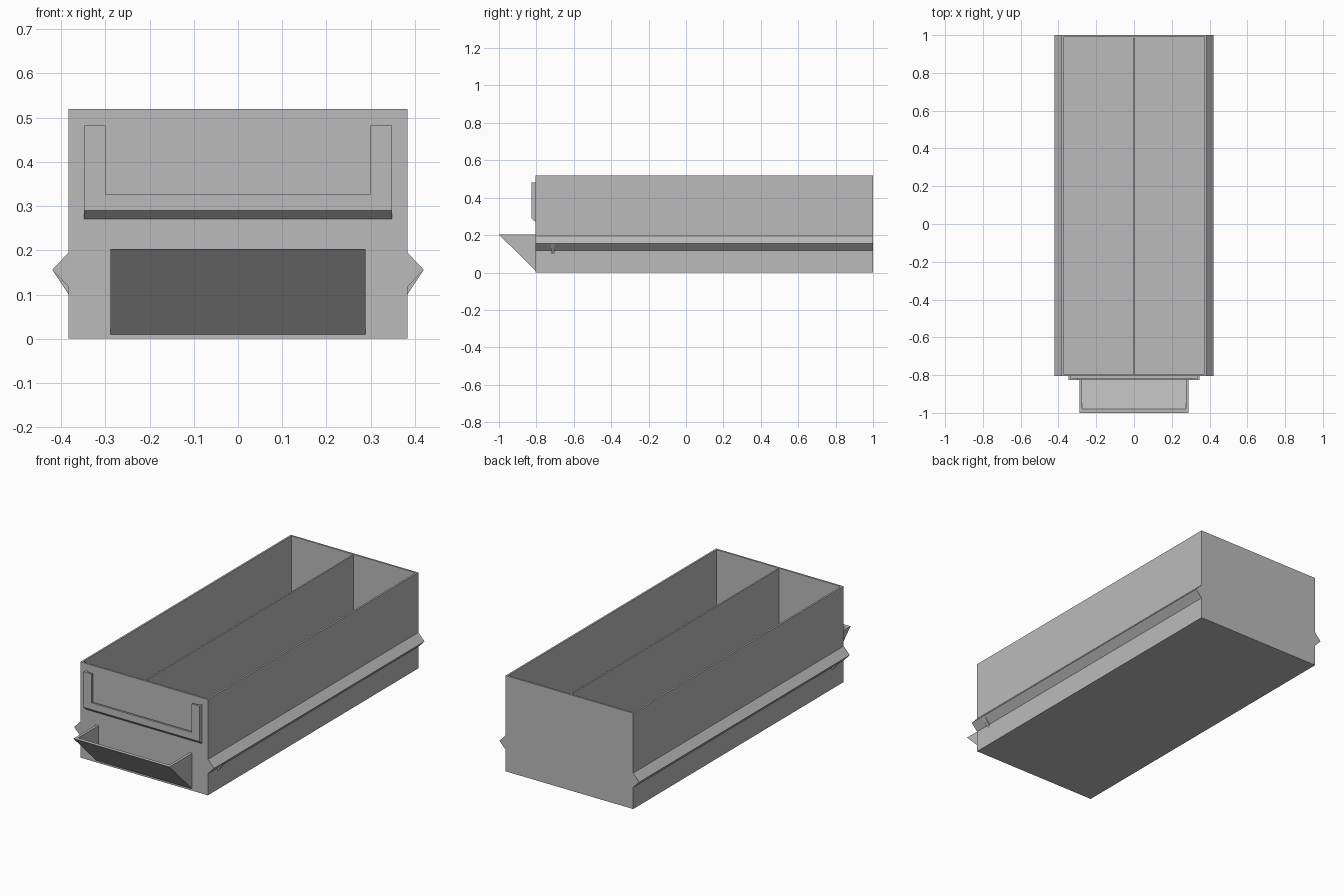
import bpy, bmesh
from mathutils import Vector

cube = bpy.data.objects.get("Cube")
if cube:
    bpy.data.objects.remove(cube, do_unlink=True)

grey = bpy.data.materials.new("plain_grey")
grey.use_nodes = True
grey.diffuse_color = (0.5, 0.5, 0.5, 1)
grey.node_tree.nodes["Principled BSDF"].inputs["Base Color"].default_value = grey.diffuse_color


def finish(name, bm):
    bmesh.ops.recalc_face_normals(bm, faces=bm.faces)
    mesh = bpy.data.meshes.new(name)
    bm.to_mesh(mesh)
    bm.free()
    mesh.materials.append(grey)
    obj = bpy.data.objects.new(name, mesh)
    bpy.context.collection.objects.link(obj)
    return obj


def prism(name, outline, place, sweep):
    """Extrude a 2D outline; place maps its points into space."""
    bm = bmesh.new()
    face = bm.faces.new([bm.verts.new(place(a, b)) for a, b in outline])
    new = bmesh.ops.extrude_face_region(bm, geom=[face])["geom"]
    verts = [v for v in new if isinstance(v, bmesh.types.BMVert)]
    bmesh.ops.translate(bm, verts=verts, vec=Vector(sweep))
    return finish(name, bm)


def box(name, x0, x1, y0, y1, z0, z1):
    return prism(name, [(x0, y0), (x1, y0), (x1, y1), (x0, y1)],
                 lambda x, y: (x, y, z0), (0, 0, z1 - z0))


W, FRONT, BACK, H = 0.383, -0.805, 1.0, 0.52
WALL = 0.014

# Open tray: inset the top face and push it down to the floor
tray = bmesh.new()
bmesh.ops.create_cube(tray, size=1)
for v in tray.verts:
    v.co = (v.co.x * 2 * W, FRONT + (v.co.y + 0.5) * (BACK - FRONT), (v.co.z + 0.5) * H)
tray.faces.ensure_lookup_table()
top = max(tray.faces, key=lambda f: f.calc_center_median().z)
bmesh.ops.inset_region(tray, faces=[top], thickness=WALL)
well = bmesh.ops.extrude_face_region(tray, geom=[top])["geom"]
bmesh.ops.translate(tray, verts=[v for v in well if isinstance(v, bmesh.types.BMVert)],
                    vec=(0, 0, WALL - H))
bmesh.ops.delete(tray, geom=[top], context='FACES_ONLY')
finish("drawer_tray", tray)

# Lengthwise divider
box("divider", -0.004, 0.004, FRONT + WALL, BACK - WALL, WALL, H - 0.002)

# Side runners, each with a small stop below the front end
for side, s in (("left", 1), ("right", -1)):
    prism(side + "_runner", [(W, 0.195), (0.42, 0.156), (W, 0.117)],
          lambda x, z: (s * x, FRONT, z), (0, BACK - FRONT, 0))
    prism(side + "_runner_stop", [(W, 0.15), (0.42, 0.156), (W, 0.1)],
          lambda x, z: (s * x, -0.722, z), (0, 0.018, 0))

# Label holder: U-shaped lip standing off the front, over a slot
LX, AX, LIP, SLOT = 0.348, 0.3, -0.826, -0.815
u_shape = [(-LX, 0.29), (LX, 0.29), (LX, 0.482), (AX, 0.482),
           (AX, 0.327), (-AX, 0.327), (-AX, 0.482), (-LX, 0.482)]
prism("label_holder_lip", u_shape, lambda x, z: (x, LIP, z), (0, SLOT - LIP, 0))
prism("label_holder_base", [(LIP, 0.29), (FRONT, 0.29), (FRONT, 0.271)],
      lambda y, z: (-LX, y, z), (2 * LX, 0, 0))
for side, s in (("left", 1), ("right", -1)):
    x0, x1 = sorted((s * 0.336, s * LX))
    box(side + "_label_spacer", x0, x1, SLOT, FRONT, 0.29, 0.482)

# Scoop handle: sloping front plate closed by triangular cheeks
HX, TOP, LOW = 0.288, 0.203, 0.01
prism("handle_plate", [(-1, TOP), (-0.98, TOP), (FRONT, LOW + 0.018), (FRONT, LOW)],
      lambda y, z: (-HX, y, z), (2 * HX, 0, 0))
for side, s in (("left", 1), ("right", -1)):
    prism(side + "_handle_cheek", [(-1, TOP), (FRONT, TOP), (FRONT, LOW)],
          lambda y, z: (s * HX, y, z), (-s * 0.014, 0, 0))
